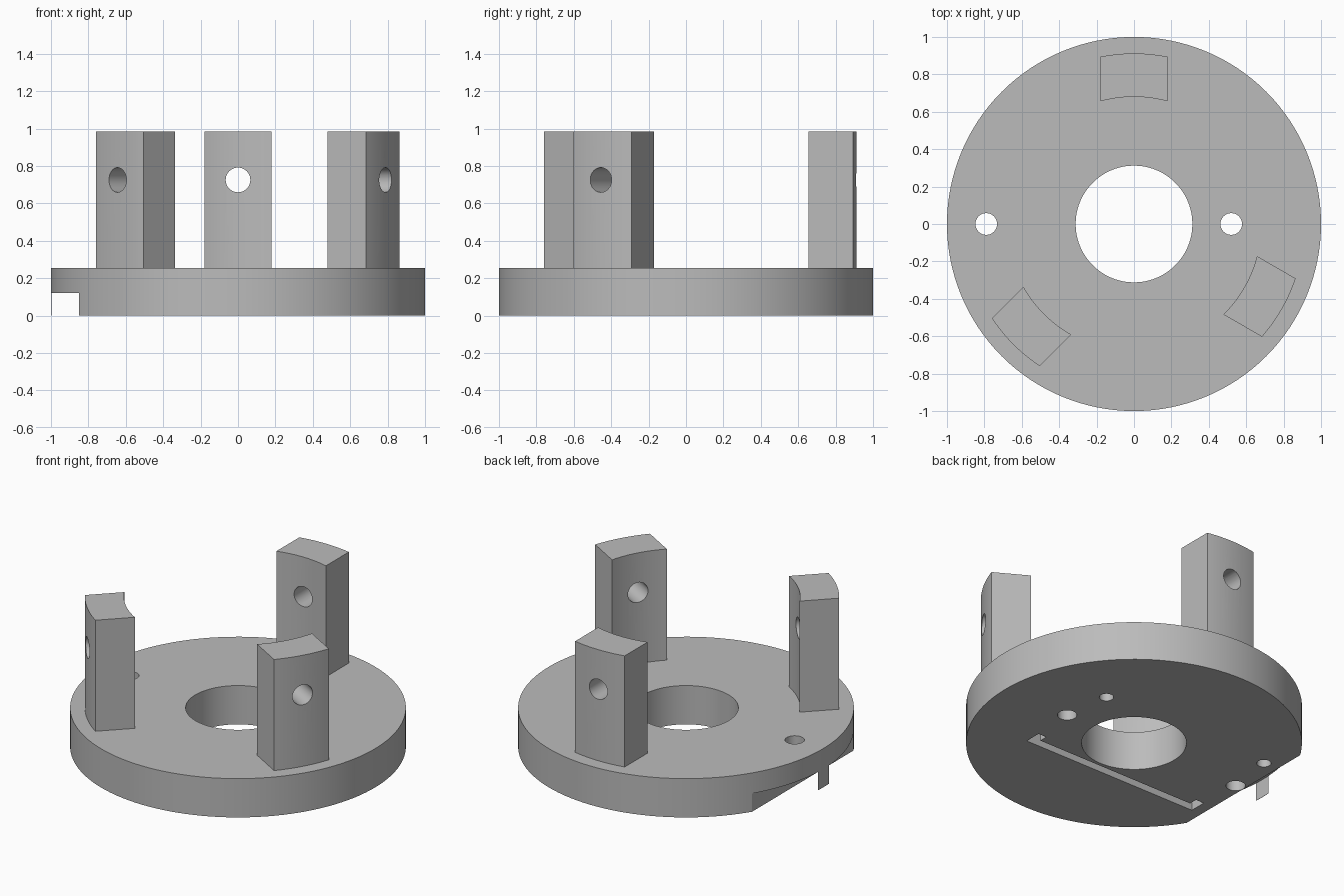
import bpy, bmesh
from math import sin, cos, pi, radians, asin
from mathutils import Matrix, Vector

if "Cube" in bpy.data.objects:
    bpy.data.objects.remove(bpy.data.objects["Cube"])

BASE_H, TOP, POCKET = 0.255, 0.985, 0.125

grey = bpy.data.materials.new("plain_grey")
grey.use_nodes = True
grey.diffuse_color = (0.5, 0.5, 0.5, 1)
grey.node_tree.nodes["Principled BSDF"].inputs["Base Color"].default_value = (0.5, 0.5, 0.5, 1)


def prism(name, outline, z0, z1):
    """Extrude a flat counter-clockwise outline from z0 to z1."""
    bm = bmesh.new()
    face = bm.faces.new([bm.verts.new((x, y, z0)) for x, y in outline])
    up = bmesh.ops.extrude_face_region(bm, geom=[face])["geom"]
    bmesh.ops.translate(bm, vec=(0, 0, z1 - z0),
                        verts=[v for v in up if isinstance(v, bmesh.types.BMVert)])
    bmesh.ops.recalc_face_normals(bm, faces=bm.faces)
    mesh = bpy.data.meshes.new(name)
    bm.to_mesh(mesh)
    bm.free()
    mesh.materials.append(grey)
    obj = bpy.data.objects.new(name, mesh)
    bpy.context.collection.objects.link(obj)
    return obj


def circle(r, n, cx=0, cy=0):
    return [(cx + r * cos(2 * pi * i / n), cy + r * sin(2 * pi * i / n)) for i in range(n)]


def box(x0, x1, y0, y1):
    return [(x0, y0), (x1, y0), (x1, y1), (x0, y1)]


def select(obj):
    bpy.ops.object.select_all(action='DESELECT')
    obj.select_set(True)
    bpy.context.view_layer.objects.active = obj


def cut(obj, cutter):
    select(obj)
    mod = obj.modifiers.new("cut", 'BOOLEAN')
    mod.operation, mod.solver, mod.object = 'DIFFERENCE', 'EXACT', cutter
    bpy.ops.object.modifier_apply(modifier=mod.name)
    bpy.data.objects.remove(cutter)


def smooth(obj):
    select(obj)
    bpy.ops.object.shade_smooth_by_angle(angle=radians(30))


# Base disk with bore and two through holes
base = prism("base_disk", circle(1, 128), 0, BASE_H)
cut(base, prism("bore", circle(0.312, 96), -0.1, 0.4))
MID = -0.135
for side in (-1, 1):
    cut(base, prism("through_hole", circle(0.058, 40, MID + side * 0.655), -0.1, 0.4))
    # Small blind holes underneath
    cut(base, prism("blind_hole", circle(0.043, 32, MID + side * 0.612, 0.313), -0.1, POCKET))

# Hooked slot underneath
half, hook = 0.642, 0.06
slot = [(MID - half, -0.39), (MID + half, -0.39), (MID + half, -0.28),
        (MID + half - hook, -0.28), (MID + half - hook, -0.335),
        (MID - half + hook, -0.335), (MID - half + hook, -0.28), (MID - half, -0.28)]
cut(base, prism("slot", slot, -0.1, POCKET))

# Stepped edge, leaving a thin sliver of the rim
cut(base, prism("step", box(-0.9982, -0.85, -0.8, 0.8), -0.1, 0.12))
smooth(base)


# Three upright posts with parallel sides and curved faces
def arc(r, half_width, n=12):
    a = asin(half_width / r)
    return [(r * cos(-a + 2 * a * i / n), r * sin(-a + 2 * a * i / n)) for i in range(n + 1)]


for name, angle in (("back_post", 90), ("left_post", -30), ("right_post", 225)):
    post = prism(name, arc(0.912, 0.18) + arc(0.68, 0.18)[::-1], BASE_H - 0.005, TOP)
    drill = prism("drill", circle(0.066, 40), 0.5, 1.1)
    drill.data.transform(Matrix.Translation((0, 0, 0.725)) @ Matrix.Rotation(pi / 2, 4, 'Y'))
    cut(post, drill)
    post.data.transform(Matrix.Rotation(radians(angle), 4, 'Z'))
    smooth(post)
